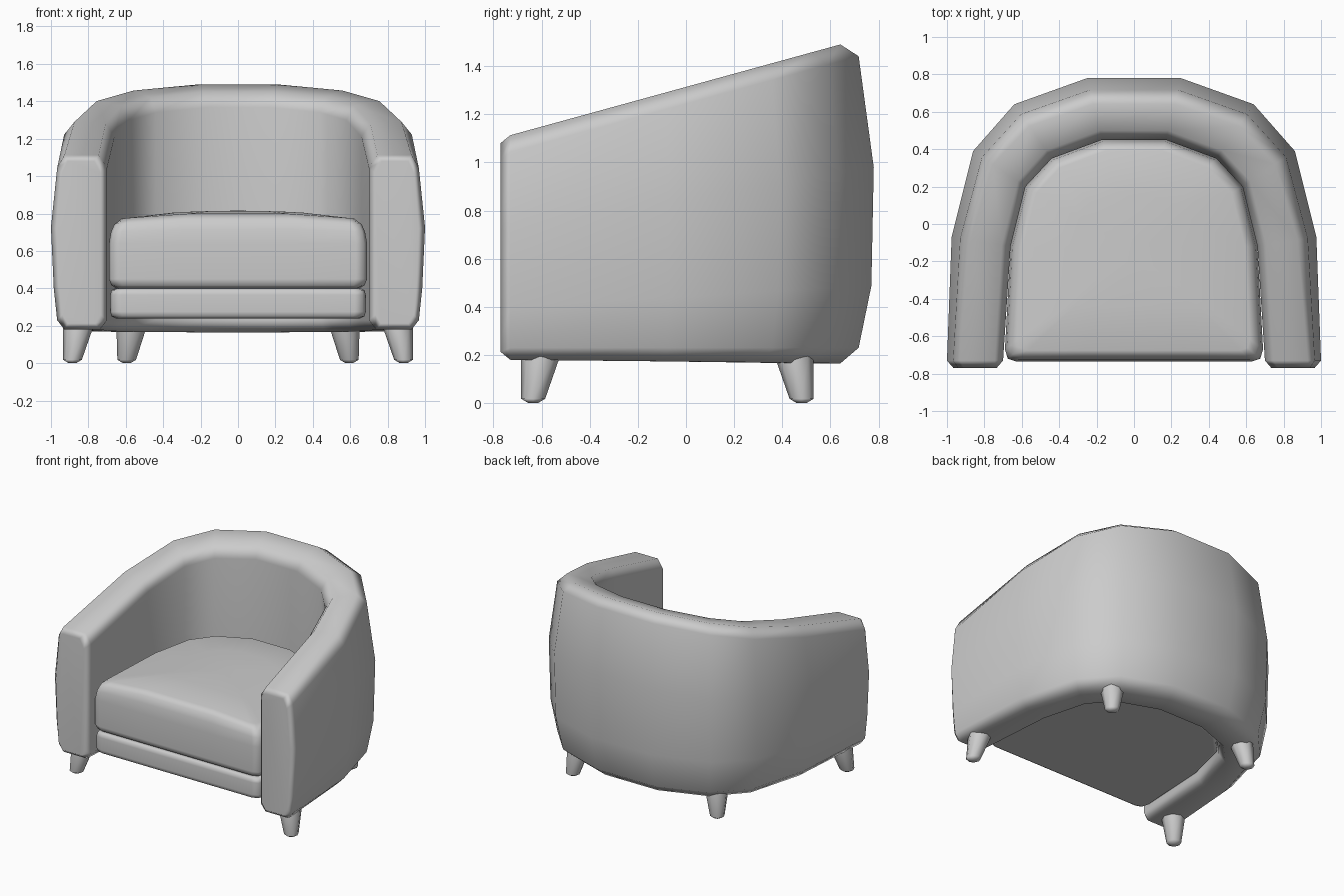
import bpy, bmesh
from mathutils import Vector

cube = bpy.data.objects.get("Cube")
if cube:
    bpy.data.objects.remove(cube)

grey = bpy.data.materials.new("plain_grey")
grey.use_nodes = True
grey.diffuse_color = (0.6, 0.6, 0.6, 1)
grey.node_tree.nodes["Principled BSDF"].inputs["Base Color"].default_value = (0.6, 0.6, 0.6, 1)


def loft(name, rings):
    """Skin a list of closed point rings, capping both ends."""
    bm = bmesh.new()
    loops = [[bm.verts.new(p) for p in ring] for ring in rings]
    for a, b in zip(loops, loops[1:]):
        for i in range(len(a)):
            j = (i + 1) % len(a)
            bm.faces.new((a[i], a[j], b[j], b[i]))
    bm.faces.new(loops[0])
    bm.faces.new(loops[-1])
    bmesh.ops.recalc_face_normals(bm, faces=bm.faces)
    mesh = bpy.data.meshes.new(name)
    bm.to_mesh(mesh)
    bm.free()
    mesh.materials.append(grey)
    obj = bpy.data.objects.new(name, mesh)
    bpy.context.collection.objects.link(obj)
    bpy.ops.object.select_all(action="DESELECT")
    obj.select_set(True)
    bpy.context.view_layer.objects.active = obj
    bpy.ops.object.shade_smooth_by_angle(angle=1.4)
    weighted = obj.modifiers.new("weighted_normals", "WEIGHTED_NORMAL")
    weighted.keep_sharp = True
    return obj


def mirrored(half):
    return half + [(-x, y) for x, y in reversed(half)]


def lerp(a, b, t):
    return a + (b - a) * t


# Horseshoe plan of the shell, from the left arm round to the right arm
outer = mirrored([(1, -.73), (.975, -.07), (.86, .39), (.64, .64), (.25, .78)])
inner = mirrored([(.70, -.73), (.66, -.12), (.58, .2), (.44, .35), (.17, .45)])


def shell_section(i, o):
    """Rounded upright section between an inner and an outer plan point."""
    u = (o[1] + .73) / 1.51
    edge, rim = lerp(.89, .81, u), lerp(.76, .58, u)
    low = lerp(.18, .165, u)

    def at(t, z=None, drop=0.0, rise=None):
        x, y = lerp(i[0], o[0], t), lerp(i[1], o[1], t)
        top = 1.11 + .275 * (y + .74) - drop
        if rise is not None:
            z = lerp(.23, top - .07, rise)
        return Vector((x, y, top if z is None else z))

    return [at(0, .23), at(.13, low), at(rim, low), at(edge, .23),
            at(lerp(.95, .97, u), rise=.21), at(1, rise=.61),
            at(edge, drop=.07), at(rim), at(.15), at(0, drop=.07)]


def arm_front(section):
    """Inset copy of an end section that rounds off the arm front."""
    xs, zs = [p.x for p in section], [p.z for p in section]
    cx, cz = (min(xs) + max(xs)) / 2, (min(zs) + max(zs)) / 2
    return [Vector((lerp(p.x, cx, .23), -.77, lerp(p.z, cz, .07))) for p in section]


sections = [shell_section(i, o) for i, o in zip(inner, outer)]
loft("armchair_shell", [arm_front(sections[0])] + sections + [arm_front(sections[-1])])

# Seat plan fills the horseshoe and has softened front corners
seat = mirrored([(.3, -.735), (.63, -.735), (.675, -.72), (.69, -.67),
                 (.66, -.12), (.58, .2), (.44, .35), (.17, .45)])


def seat_layer(scale, z, crown=0.0):
    return [Vector((x * scale, lerp(-.14, y, scale),
                    z + crown * (1 - (x * scale / .69) ** 2))) for x, y in seat]


loft("seat_base", [seat_layer(*r) for r in
                   [(.95, .24), (.98, .25), (.99, .275), (.99, .365), (.98, .39), (.95, .4)]])
loft("seat_cushion", [seat_layer(*r) for r in
                      [(.94, .4), (.98, .415), (1, .45), (1, .64), (.985, .7, .02),
                       (.96, .738, .035), (.9, .765, .04), (.5, .775, .04), (.1, .775, .04)]])

# Splayed tapered legs
LEGS = {"front": ((.885, -.635), (.855, -.605)), "back": ((.595, .48), (.57, .45))}
for end, (foot, head) in LEGS.items():
    for side, sign in (("left", 1), ("right", -1)):
        rings = []
        for radius, z, t in [(.02, 0, 0), (.05, .018, 0), (.08, .19, 1), (.06, .22, 1)]:
            centre = Vector((sign * lerp(foot[0], head[0], t), lerp(foot[1], head[1], t), z))
            spoke = Vector((radius, 0, 0))
            ring = []
            for k in range(8):
                ring.append(centre + spoke)
                spoke = Vector((spoke.x - spoke.y, spoke.x + spoke.y, 0)) * .5 ** .5
            rings.append(ring)
        loft(f"{end}_{side}_leg", rings)
